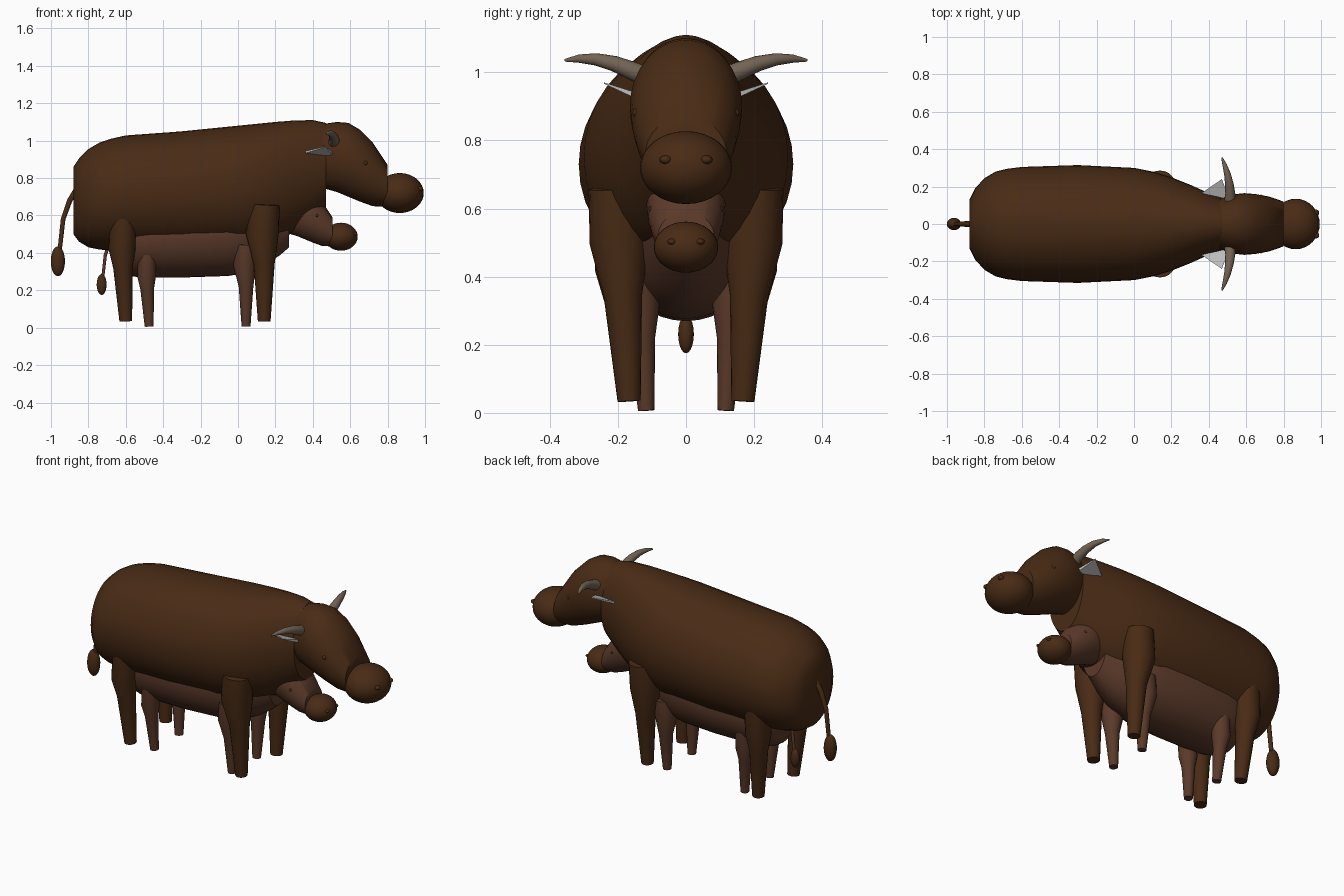
import bpy, bmesh, math
from mathutils import Vector

if "Cube" in bpy.data.objects:
    bpy.data.objects.remove(bpy.data.objects["Cube"])


def material(name, rgb):
    m = bpy.data.materials.new(name)
    m.diffuse_color = (*rgb, 1)
    m.use_nodes = True
    m.node_tree.nodes["Principled BSDF"].inputs["Base Color"].default_value = m.diffuse_color
    return m


BROWN = material("dark brown hide", (0.066, 0.024, 0.0075))
RED = material("reddish calf hide", (0.105, 0.042, 0.023))
HORN = material("horn taupe", (0.17, 0.125, 0.09))
EAR = material("pale ear grey", (0.52, 0.52, 0.52))


def finish(name, bm, mat, place, angle=40):
    """Turn a bmesh into a smooth object, moved by (scale, x shift, z shift)."""
    s, dx, dz = place
    for v in bm.verts:
        v.co = v.co * s + Vector((dx, 0, dz))
    bmesh.ops.recalc_face_normals(bm, faces=bm.faces)
    me = bpy.data.meshes.new(name)
    bm.to_mesh(me)
    bm.free()
    me.materials.append(mat)
    ob = bpy.data.objects.new(name, me)
    bpy.context.collection.objects.link(ob)
    bpy.ops.object.select_all(action='DESELECT')
    ob.select_set(True)
    bpy.context.view_layer.objects.active = ob
    bpy.ops.object.shade_smooth_by_angle(angle=math.radians(angle))
    return ob


def loft(name, rings, mat, place, n=32):
    """Skin ellipses given as (centre, half axis a, half axis b)."""
    bm = bmesh.new()
    loops = []
    for c, a, b in rings:
        t = [2 * math.pi * i / n for i in range(n)]
        loops.append([bm.verts.new(Vector(c) + Vector(a) * math.cos(k) + Vector(b) * math.sin(k)) for k in t])
    for p, q in zip(loops, loops[1:]):
        for i in range(n):
            j = (i + 1) % n
            bm.faces.new((p[i], p[j], q[j], q[i]))
    bm.faces.new(loops[0])
    bm.faces.new(loops[-1])
    return finish(name, bm, mat, place)


def along_x(rows):
    """Rows of x, bottom z, top z, half width."""
    return [((x, 0, (lo + hi) / 2), (0, w, 0), (0, 0, (hi - lo) / 2)) for x, lo, hi, w in rows]


def tube(name, pts, radii, mat, place, n=16):
    """Round tapered tube through points."""
    pts = [Vector(p) for p in pts]
    rings = []
    for i, p in enumerate(pts):
        d = (pts[min(i + 1, len(pts) - 1)] - pts[max(i - 1, 0)]).normalized()
        a = d.orthogonal() if abs(d.x) > 0.9 else d.cross(Vector((1, 0, 0)))
        a.normalize()
        rings.append((p, a * radii[i], d.cross(a) * radii[i]))
    return loft(name, rings, mat, place, n)


def ball(name, centre, size, mat, place, n=32):
    bm = bmesh.new()
    bmesh.ops.create_uvsphere(bm, u_segments=n, v_segments=n // 2, radius=1)
    for v in bm.verts:
        v.co = Vector(centre) + v.co * Vector(size)
    return finish(name, bm, mat, place)


TRUNK = [(-.88, .50, .86, .13), (-.85, .46, .905, .19), (-.80, .43, .955, .245), (-.74, .418, .99, .28),
         (-.68, .412, 1.01, .295), (-.6, .41, 1.028, .305), (-.3, .41, 1.05, .315), (0, .42, 1.08, .30),
         (.1, .435, 1.09, .28), (.2, .465, 1.10, .25), (.3, .51, 1.108, .21), (.4, .58, 1.11, .165),
         (.47, .64, 1.095, .14)]
HEAD = [(.40, .78, 1.06, .11), (.46, .745, 1.09, .135), (.53, .725, 1.10, .158), (.59, .70, 1.095, .165),
        (.65, .675, 1.06, .16), (.72, .65, .99, .147), (.80, .645, .87, .12)]


def build(label, hide, place, horns):
    loft(label + "_trunk", along_x(TRUNK), hide, place, 36)
    loft(label + "_head", along_x(HEAD), hide, place)
    ball(label + "_muzzle", (.865, 0, .72), (.128, .135, .107), BROWN, place)

    # tail with tuft
    tube(label + "_tail", [(-.86, 0, .74), (-.90, 0, .68), (-.935, 0, .58), (-.955, 0, .40)],
         [.018, .015, .013, .012], hide, place, 10)
    ball(label + "_tail_tuft", (-.963, 0, .355), (.038, .033, .08), BROWN, place, 20)

    for side, s in (("left", 1), ("right", -1)):
        # legs
        tube(f"{label}_front_leg_{side}",
             [(.14, s * .203, .66), (.13, s * .195, .50), (.14, s * .185, .34), (.14, s * .167, .035)],
             [.083, .088, .056, .034], hide, place, 20)
        tube(f"{label}_rear_leg_{side}",
             [(-.61, s * .203, .66), (-.62, s * .195, .42), (-.615, s * .185, .32), (-.60, s * .167, .035)],
             [.07, .072, .052, .034], hide, place, 20)

        # eyes and nostrils
        ball(f"{label}_eye_{side}", (.68, s * .145, .88), (.013, .012, .013), BROWN, place, 12)
        ball(f"{label}_nostril_{side}", (.972, s * .06, .743), (.018, .018, .013), BROWN, place, 12)

        # flat pointed ears
        bm = bmesh.new()
        corners = [(.36, s * .165, .945), (.47, s * .24, .97), (.51, s * .13, .935)]
        top = [bm.verts.new(c) for c in corners]
        low = [bm.verts.new(Vector(c) - Vector((0, 0, h))) for c, h in zip(corners, (.012, .004, .02))]
        bm.faces.new(top)
        bm.faces.new(low)
        for i in range(3):
            j = (i + 1) % 3
            bm.faces.new((top[i], top[j], low[j], low[i]))
        finish(f"{label}_ear_{side}", bm, EAR, place)

        # horns curving outward
        if horns:
            tube(f"{label}_horn_{side}",
                 [(.51, s * .11, .985), (.515, s * .16, 1.005), (.51, s * .21, 1.025),
                  (.50, s * .265, 1.038), (.485, s * .315, 1.04), (.47, s * .355, 1.035)],
                 [.03, .027, .023, .018, .012, .004], HORN, place)


# adult with a smaller calf standing beneath
build("cow", BROWN, (1, 0, 0), True)
build("calf", RED, (.7, -.055, -.0175), False)
